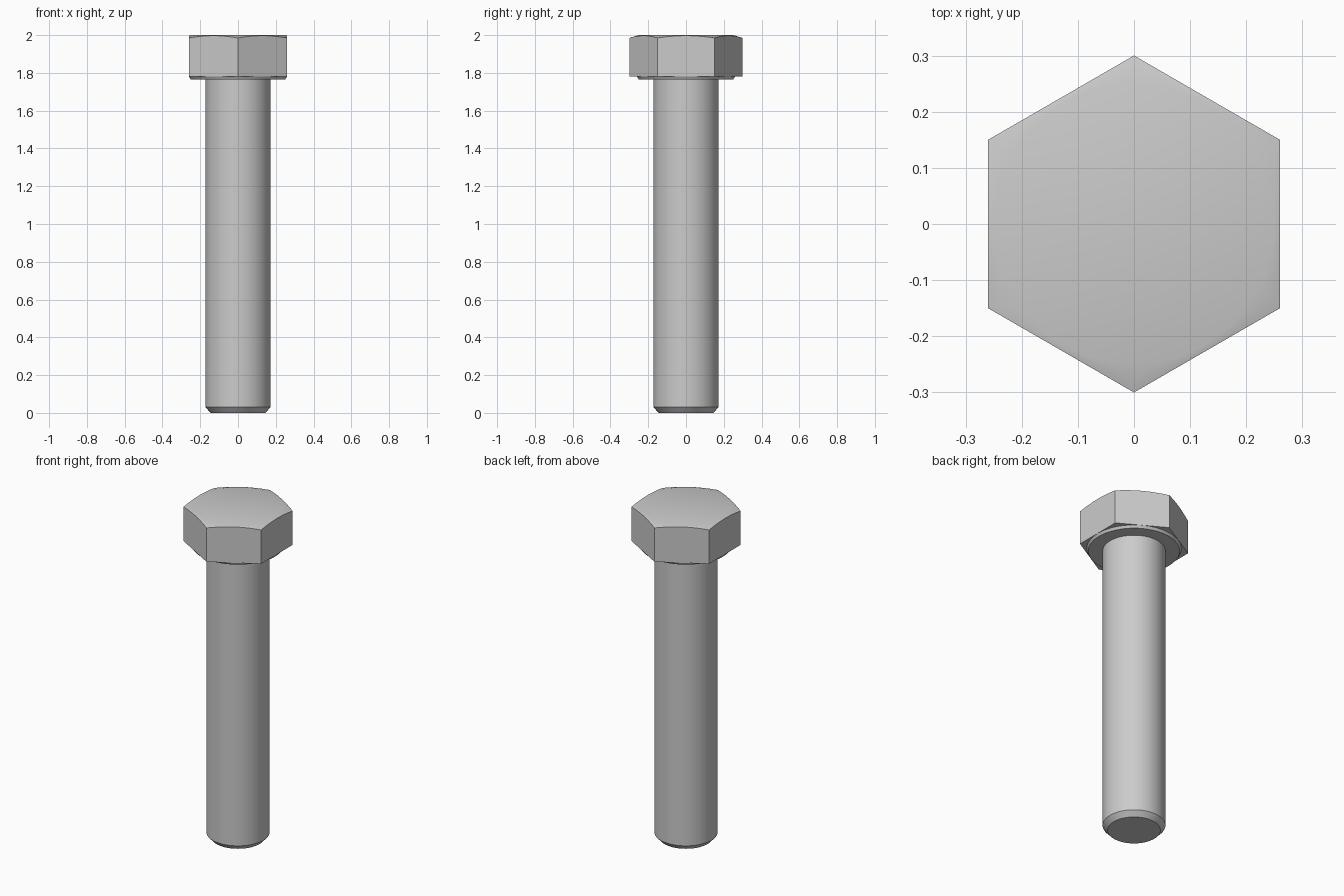
import bpy, bmesh, math

if "Cube" in bpy.data.objects:
    bpy.data.objects.remove(bpy.data.objects["Cube"], do_unlink=True)

SEGMENTS = 72
FLAT = 0.26          # centre to flat of the hexagon
CROWN = 0.25         # radius where the top chamfer starts
SLOPE = 0.3

steel = bpy.data.materials.new("steel grey")
steel.use_nodes = True
colour = (0.6, 0.6, 0.6, 1)
steel.diffuse_color = colour
steel.node_tree.nodes["Principled BSDF"].inputs["Base Color"].default_value = colour


def hexagon(a):
    """Distance to the hexagon outline at angle a, with flats on +x and -x."""
    sector = math.pi / 3
    return FLAT / math.cos((a + sector / 2) % sector - sector / 2)


def circle(r):
    return lambda a: r


def level(z):
    return lambda a: z


def loft(name, rings):
    """Bridge rings, each given as radius and height functions of angle, and cap both ends."""
    bm = bmesh.new()
    angles = [math.tau * i / SEGMENTS for i in range(SEGMENTS)]
    loops = [[bm.verts.new((r(a) * math.cos(a), r(a) * math.sin(a), z(a))) for a in angles]
             for r, z in rings]
    for low, high in zip(loops, loops[1:]):
        for i in range(SEGMENTS):
            j = (i + 1) % SEGMENTS
            bm.faces.new((low[i], low[j], high[j], high[i]))
    bm.faces.new(loops[0][::-1])
    bm.faces.new(loops[-1])
    mesh = bpy.data.meshes.new(name)
    bm.to_mesh(mesh)
    bm.free()
    mesh.materials.append(steel)
    ob = bpy.data.objects.new(name, mesh)
    bpy.context.collection.objects.link(ob)
    bpy.ops.object.select_all(action="DESELECT")
    ob.select_set(True)
    bpy.context.view_layer.objects.active = ob
    bpy.ops.object.shade_smooth_by_angle(angle=math.radians(30))
    return ob


# Hexagonal head with a conical chamfer that leaves arcs on the flats
loft("hex_head", [
    (hexagon, level(1.78)),
    (hexagon, lambda a: 2 - SLOPE * (hexagon(a) - CROWN)),
    (circle(CROWN), level(2)),
])

# Washer face under the head
loft("washer_face", [(circle(0.25), level(1.765)), (circle(0.259), level(1.78))])

# Shank with a chamfered tip
loft("shank", [
    (circle(0.145), level(0)),
    (circle(0.172), level(0.03)),
    (circle(0.172), level(1.77)),
])
